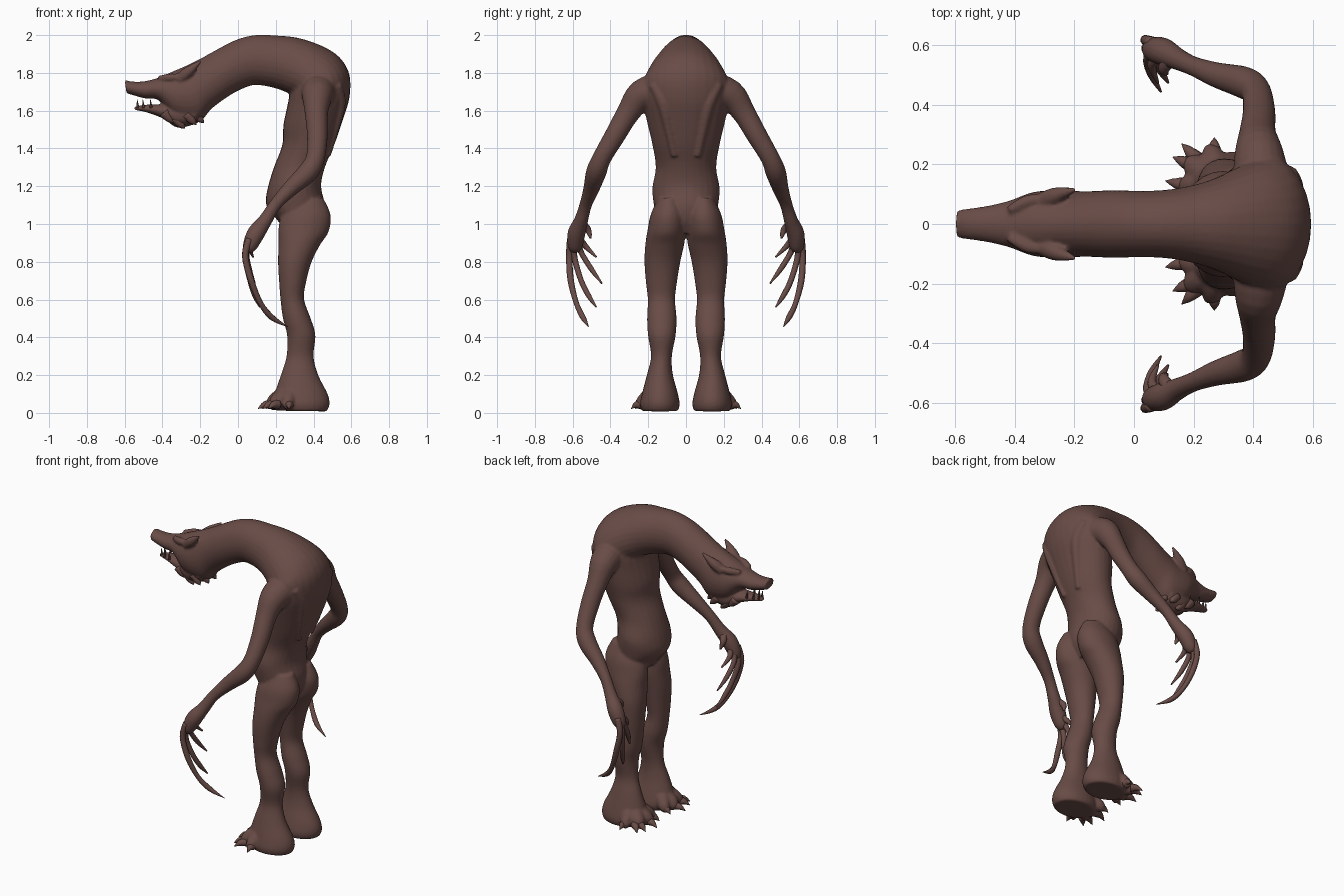
import bpy, bmesh, math
from mathutils import Vector

skin = bpy.data.materials.new("brown_skin")
skin.diffuse_color = (0.141, 0.072, 0.062, 1)


def spline(rows, steps):
    """Catmull-Rom through rows of numbers."""
    out = []
    for i in range(len(rows) - 1):
        p = [rows[max(i - 1, 0)], rows[i], rows[i + 1], rows[min(i + 2, len(rows) - 1)]]
        for k in range(steps):
            t = k / steps
            out.append([0.5 * (2 * b + (c - a) * t + (2 * a - 5 * b + 4 * c - d) * t * t
                               + (3 * b - a - 3 * c + d) * t ** 3) for a, b, c, d in zip(*p)])
    return out + [list(rows[-1])]


def skin_rings(bm, rings):
    """Join rings of points into a closed surface."""
    vs = [[bm.verts.new(p) for p in r] for r in rings]
    n = len(vs[0])
    faces = [bm.faces.new((a[i], a[(i + 1) % n], b[(i + 1) % n], b[i]))
             for a, b in zip(vs, vs[1:]) for i in range(n)]
    faces += [bm.faces.new(vs[0]), bm.faces.new(vs[-1])]
    bmesh.ops.recalc_face_normals(bm, faces=faces)


def loft(bm, rows, s=1, steps=4, n=28):
    """Rows: back x, back z, front x, front z, centre y, half width."""
    rings = []
    for x0, z0, x1, z1, yc, w in spline(rows, steps):
        c = Vector(((x0 + x1) / 2, s * yc, (z0 + z1) / 2))
        h = Vector(((x0 - x1) / 2, 0, (z0 - z1) / 2))
        rings.append([c + h * math.cos(a) + Vector((0, w * math.sin(a), 0))
                      for a in (2 * math.pi * i / n for i in range(n))])
    skin_rings(bm, rings)


def tube(bm, rows, s=1, steps=4, n=16):
    """Rows: x, y, z, radius."""
    pts = spline(rows, steps)
    P = [Vector((p[0], s * p[1], p[2])) for p in pts]
    rings = []
    for i, p in enumerate(pts):
        d = (P[min(i + 1, len(P) - 1)] - P[max(i - 1, 0)]).normalized()
        u = d.cross(Vector((0.9, 0.1, 0.5))).normalized()
        v = d.cross(u)
        r = max(p[3], 0.001)
        rings.append([P[i] + r * (u * math.cos(a) + v * math.sin(a))
                      for a in (2 * math.pi * k / n for k in range(n))])
    skin_rings(bm, rings)


def finish(bm, name, voxel=0):
    me = bpy.data.meshes.new(name)
    bm.to_mesh(me)
    bm.free()
    me.materials.append(skin)
    ob = bpy.data.objects.new(name, me)
    bpy.context.collection.objects.link(ob)
    for f in me.polygons:
        f.use_smooth = True
    if voxel:
        m = ob.modifiers.new("merge", "REMESH")
        m.mode, m.voxel_size, m.use_smooth_shade = "VOXEL", voxel, True
        m = ob.modifiers.new("soften", "SMOOTH")
        m.factor, m.iterations = 0.5, 3
    return ob


body = bmesh.new()

# Trunk: pelvis, belly, chest, hunched back, long neck, skull and snout
loft(body, [
    (0.41, 0.95, 0.25, 0.97, 0, 0.10), (0.45, 1.02, 0.20, 1.03, 0, 0.155),
    (0.46, 1.10, 0.15, 1.10, 0, 0.17), (0.44, 1.20, 0.155, 1.18, 0, 0.178),
    (0.46, 1.30, 0.19, 1.30, 0, 0.16), (0.51, 1.42, 0.235, 1.42, 0, 0.178),
    (0.555, 1.55, 0.24, 1.52, 0, 0.205), (0.59, 1.67, 0.26, 1.62, 0, 0.228),
    (0.59, 1.79, 0.27, 1.67, 0, 0.235), (0.54, 1.88, 0.27, 1.69, 0, 0.21),
    (0.45, 1.94, 0.25, 1.70, 0, 0.185), (0.32, 1.985, 0.21, 1.715, 0, 0.15),
    (0.20, 1.998, 0.15, 1.73, 0, 0.125), (0.09, 2.0, 0.08, 1.735, 0, 0.113),
    (-0.01, 1.975, 0.01, 1.71, 0, 0.112), (-0.10, 1.93, -0.06, 1.67, 0, 0.113),
    (-0.19, 1.88, -0.14, 1.61, 0, 0.110), (-0.27, 1.84, -0.21, 1.54, 0, 0.113),
    (-0.34, 1.81, -0.33, 1.56, 0, 0.108), (-0.42, 1.775, -0.42, 1.655, 0, 0.078),
    (-0.50, 1.755, -0.495, 1.665, 0, 0.060), (-0.57, 1.755, -0.565, 1.685, 0, 0.05),
    (-0.60, 1.765, -0.59, 1.69, 0, 0.045)])

# Lower jaw
loft(body, [
    (-0.22, 1.66, -0.22, 1.53, 0, 0.085), (-0.32, 1.65, -0.32, 1.51, 0, 0.078),
    (-0.39, 1.635, -0.39, 1.555, 0, 0.06), (-0.48, 1.632, -0.48, 1.59, 0, 0.04),
    (-0.55, 1.622, -0.55, 1.604, 0, 0.02)])

for s in (1, -1):
    # Leg from buttock to heel
    loft(body, [
        (0.45, 1.14, 0.27, 1.12, 0.09, 0.06), (0.49, 1.05, 0.23, 1.05, 0.095, 0.092),
        (0.48, 0.96, 0.215, 0.98, 0.103, 0.10), (0.435, 0.89, 0.215, 0.90, 0.112, 0.103),
        (0.39, 0.80, 0.212, 0.80, 0.125, 0.095), (0.36, 0.69, 0.218, 0.69, 0.13, 0.082),
        (0.35, 0.60, 0.225, 0.60, 0.13, 0.072), (0.385, 0.50, 0.238, 0.50, 0.128, 0.078),
        (0.41, 0.41, 0.26, 0.41, 0.128, 0.073), (0.40, 0.30, 0.257, 0.30, 0.13, 0.055),
        (0.425, 0.20, 0.23, 0.21, 0.138, 0.068), (0.475, 0.10, 0.20, 0.12, 0.138, 0.093),
        (0.485, 0.045, 0.185, 0.05, 0.138, 0.105), (0.47, 0.008, 0.21, 0.012, 0.138, 0.095)], s)
    # Toes fanning outward
    for tx, ty, r in ((0.20, 0.07, 0.035), (0.185, 0.13, 0.042),
                      (0.20, 0.195, 0.042), (0.26, 0.235, 0.036)):
        tube(body, [(0.32, 0.14, 0.10, 0.05), ((tx + 0.29) / 2, (ty + 0.14) / 2, 0.085, 0.05),
                    (tx, ty, 0.05, r), (tx - 0.02, ty + 0.005, 0.035, r * 0.6)], s)
    # Arm from shoulder to palm
    tube(body, [
        (0.43, 0.13, 1.71, 0.10), (0.42, 0.235, 1.68, 0.083), (0.415, 0.305, 1.59, 0.062),
        (0.42, 0.375, 1.47, 0.055), (0.41, 0.445, 1.35, 0.05), (0.37, 0.475, 1.275, 0.054),
        (0.28, 0.50, 1.19, 0.043), (0.20, 0.53, 1.105, 0.033), (0.145, 0.555, 1.02, 0.037),
        (0.095, 0.58, 0.95, 0.047), (0.062, 0.587, 0.88, 0.038), (0.055, 0.587, 0.85, 0.02)],
        s, n=20)
    # Ear and heavy brow
    tube(body, [(-0.31, 0.075, 1.765, 0.03), (-0.27, 0.092, 1.80, 0.03),
                (-0.235, 0.105, 1.83, 0.02), (-0.195, 0.115, 1.865, 0.006)], s)
    tube(body, [(-0.42, 0.045, 1.77, 0.015), (-0.36, 0.075, 1.775, 0.022),
                (-0.31, 0.085, 1.78, 0.015)], s)
    # Shoulder blade ridge
    tube(body, [(0.52, 0.17, 1.74, 0.03), (0.535, 0.12, 1.64, 0.035),
                (0.51, 0.09, 1.5, 0.025), (0.47, 0.06, 1.36, 0.02)], s)
finish(body, "body", 0.008)

# Long clawed fingers and thumb
fingers = bmesh.new()
for s in (1, -1):
    for rows in (
        [(0.06, 0.61, 0.92, 0.02), (0.038, 0.618, 0.83, 0.017), (0.07, 0.61, 0.70, 0.017),
         (0.12, 0.58, 0.58, 0.014), (0.18, 0.545, 0.505, 0.015), (0.265, 0.515, 0.455, 0.001)],
        [(0.06, 0.595, 0.90, 0.02), (0.04, 0.59, 0.82, 0.016), (0.065, 0.555, 0.70, 0.015),
         (0.09, 0.515, 0.62, 0.014), (0.115, 0.475, 0.56, 0.004)],
        [(0.06, 0.575, 0.90, 0.02), (0.045, 0.55, 0.84, 0.015), (0.06, 0.50, 0.76, 0.014),
         (0.09, 0.445, 0.685, 0.004)],
        [(0.08, 0.565, 0.92, 0.02), (0.06, 0.53, 0.88, 0.015), (0.08, 0.475, 0.825, 0.005)],
        [(0.12, 0.555, 1.0, 0.025), (0.10, 0.52, 0.97, 0.019), (0.11, 0.505, 0.925, 0.006)]):
        tube(fingers, rows, s, n=10)
finish(fingers, "fingers")

# Toe claws
claws = bmesh.new()
for s in (1, -1):
    for a, b in (((0.20, 0.07), (0.15, 0.055)), ((0.175, 0.13), (0.105, 0.145)),
                 ((0.19, 0.20), (0.13, 0.225)), ((0.21, 0.22), (0.16, 0.27)),
                 ((0.27, 0.24), (0.27, 0.29))):
        tube(claws, [(*a, 0.045, 0.026), ((a[0] + b[0]) / 2, (a[1] + b[1]) / 2, 0.042, 0.018),
                     (*b, 0.022, 0.001)], s, n=8)
finish(claws, "toe_claws")

# Teeth and the shaggy tufts under the jaw
tufts = bmesh.new()
for s in (1, -1):
    for x, y in ((-0.53, 0.016), (-0.50, 0.028), (-0.46, 0.038)):
        tube(tufts, [(x, y, 1.615, 0.009), (x - 0.004, y, 1.66, 0.001)], s, 1, 6)
    for x, y, z in ((-0.30, 0.04, 1.54), (-0.24, 0.06, 1.56), (-0.36, 0.045, 1.57),
                    (-0.20, 0.03, 1.57)):
        tube(tufts, [(x - 0.03, y, z + 0.02, 0.03), (x, y + 0.005, z - 0.015, 0.02),
                     (x + 0.02, y + 0.008, z - 0.035, 0.001)], s, 3, 8)
finish(tufts, "teeth_and_tufts")
